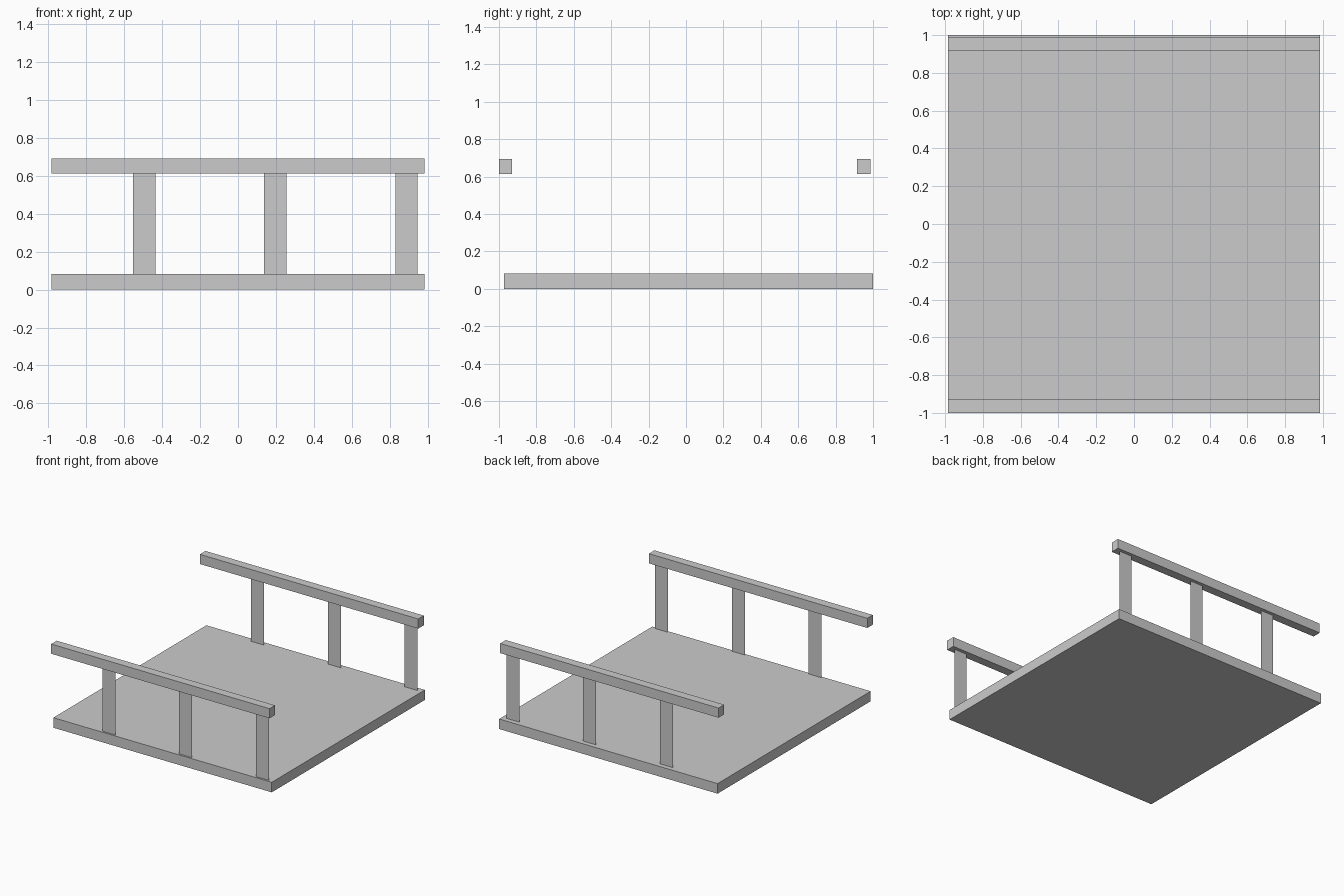
import bpy

if "Cube" in bpy.data.objects:
    bpy.data.objects.remove(bpy.data.objects["Cube"])

HALF_X = 0.985
DECK_TOP, RAIL_BOTTOM, RAIL_TOP = 0.082, 0.614, 0.693


def box(name, x, y, z):
    """Axis-aligned box from (min, max) ranges."""
    ranges = (x, y, z)
    bpy.ops.mesh.primitive_cube_add(size=1, location=[(a + b) / 2 for a, b in ranges])
    ob = bpy.context.object
    ob.name = name
    ob.scale = [b - a for a, b in ranges]
    bpy.ops.object.transform_apply(location=False, rotation=False, scale=True)
    return ob


def flat_post(name, x, y, width=0.117):
    """Single-sheet upright standing between deck and rail."""
    x0, x1 = x - width / 2, x + width / 2
    verts = [(x0, y, DECK_TOP), (x1, y, DECK_TOP), (x1, y, RAIL_BOTTOM), (x0, y, RAIL_BOTTOM)]
    mesh = bpy.data.meshes.new(name)
    mesh.from_pydata(verts, [], [(0, 1, 2, 3) if y < 0 else (3, 2, 1, 0)])
    ob = bpy.data.objects.new(name, mesh)
    bpy.context.collection.objects.link(ob)
    return ob


# Deck slab
box("deck", (-HALF_X, HALF_X), (-0.972, 1.0), (0, DECK_TOP))

# Handrail and three flat posts on each side
for side, rail_y, post_y in (("front", (-1.0, -0.929), -0.957),
                             ("back", (0.915, 0.987), 0.96)):
    box(f"{side}_handrail", (-HALF_X, HALF_X), rail_y, (RAIL_BOTTOM, RAIL_TOP))
    for i in range(3):
        flat_post(f"{side}_post_{i + 1}", -0.495 + 0.692 * i, post_y)
